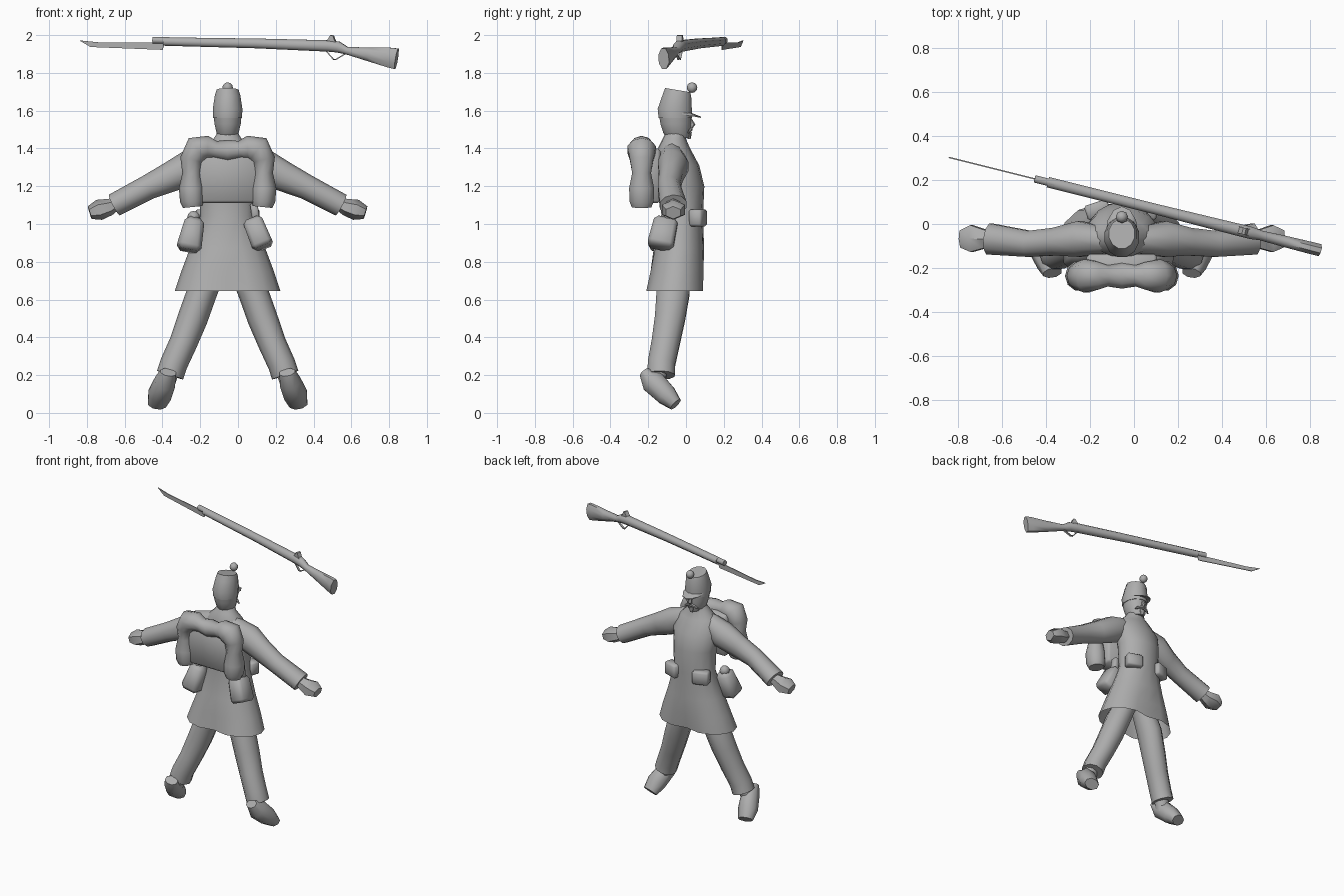
import bpy, bmesh, math
from mathutils import Vector, Euler

CX = -0.055  # middle of the figure
grey = bpy.data.materials.new("plain_grey")
grey.diffuse_color = (0.42, 0.42, 0.42, 1)


def finish(name, bm, angle=50):
    bmesh.ops.recalc_face_normals(bm, faces=bm.faces)
    me = bpy.data.meshes.new(name)
    bm.to_mesh(me)
    bm.free()
    ob = bpy.data.objects.new(name, me)
    bpy.context.collection.objects.link(ob)
    me.materials.append(grey)
    bpy.ops.object.select_all(action='DESELECT')
    ob.select_set(True)
    bpy.context.view_layer.objects.active = ob
    bpy.ops.object.shade_smooth_by_angle(angle=math.radians(angle))
    return ob


def tube(name, pts, n=8, hint=(0, 1, 0), axis=None, caps=(True, True), angle=50):
    """Loft rings (x, y, z, radius along hint, other radius, centre pinch)."""
    bm = bmesh.new()
    rings = []
    for i, p in enumerate(pts):
        c = Vector(p[:3])
        t = Vector(axis) if axis else (
            Vector(pts[min(i + 1, len(pts) - 1)][:3]) - Vector(pts[max(i - 1, 0)][:3]))
        t.normalize()
        u = Vector(hint)
        u = (u - t * u.dot(t)).normalized()
        v = t.cross(u)
        pinch = p[5] if len(p) > 5 else 0
        ring = []
        for k in range(n):
            a = 2 * math.pi * (k + (0.5 if n < 16 else 0)) / n
            f = 1 - pinch * abs(math.sin(a)) ** 16
            ring.append(bm.verts.new(c + u * p[3] * math.cos(a) + v * p[4] * math.sin(a) * f))
        rings.append(ring)
    for r, s in zip(rings, rings[1:]):
        for k in range(n):
            bm.faces.new((r[k], r[(k + 1) % n], s[(k + 1) % n], s[k]))
    for ring, cap in ((rings[0], caps[0]), (rings[-1], caps[1])):
        if cap:
            bm.faces.new(ring)
    return finish(name, bm, angle)


def stack(name, rows, n=16, caps=(True, True)):
    """Horizontal rings: z, half width, back y, front y, pinch."""
    return tube(name, [(CX, (b + f) / 2, z, w, (f - b) / 2, p) for z, w, b, f, p in rows],
                n, (1, 0, 0), (0, 0, 1), caps)


def box(name, centre, size, rot=(0, 0, 0), taper=1.0, bevel=0.02):
    bm = bmesh.new()
    bmesh.ops.create_cube(bm, size=1)
    for v in bm.verts:
        k = taper if v.co.z > 0 else 1
        v.co = Vector((v.co.x * size[0] * k, v.co.y * size[1] * k, v.co.z * size[2]))
    bmesh.ops.bevel(bm, geom=bm.edges[:], offset=bevel, segments=1, affect='EDGES')
    m = Euler([math.radians(a) for a in rot]).to_matrix()
    for v in bm.verts:
        v.co = m @ v.co + Vector(centre)
    return finish(name, bm, 60)


def ball(name, centre, radius):
    bm = bmesh.new()
    bmesh.ops.create_uvsphere(bm, u_segments=8, v_segments=6, radius=radius)
    bmesh.ops.translate(bm, verts=bm.verts, vec=centre)
    return finish(name, bm, 70)


# Long coat with folded skirt, open at the hem
stack("coat", [
    (0.645, 0.28, -0.235, 0.115, 0.25), (0.75, 0.245, -0.205, 0.11, 0.14),
    (0.87, 0.20, -0.175, 0.10, 0.03), (1.04, 0.145, -0.13, 0.09, 0),
    (1.20, 0.15, -0.14, 0.097, 0), (1.31, 0.165, -0.15, 0.07, 0),
    (1.40, 0.13, -0.15, 0.022, 0), (1.45, 0.075, -0.125, 0.0, 0),
    (1.49, 0.05, -0.105, 0.0, 0)], caps=(False, True))

# Head, cap and face
stack("head", [(1.455, 0.045, -0.10, 0.015, 0), (1.48, 0.06, -0.122, 0.022, 0),
               (1.53, 0.072, -0.138, 0.028, 0), (1.59, 0.078, -0.148, 0.03, 0)], 12)
cap = stack("cap", [(1.56, 0.079, -0.148, 0.034, 0), (1.61, 0.081, -0.153, 0.034, 0),
                    (1.68, 0.07, -0.128, 0.03, 0), (1.72, 0.06, -0.113, 0.024, 0)], 12)
for v in cap.data.vertices:      # top slopes down towards the front
    if v.co.z > 1.7:
        v.co.z -= (v.co.y + 0.11) * 0.17
ball("pompom", (CX, 0.032, 1.722), 0.028)
bm = bmesh.new()                 # curved visor plate
arc = []
for k in range(7):
    a = math.pi * k / 6
    x, s = math.cos(a), math.sin(a)
    arc.append([bm.verts.new((CX + 0.074 * x, -0.045 + q * s, z))
                for q, z in ((0.07, 1.59), (0.125, 1.59 - 0.022 * s))])
    arc[-1] += [bm.verts.new((v.co.x, v.co.y, v.co.z - 0.006)) for v in arc[-1][::-1]]
for r, s in zip(arc, arc[1:]):
    for k in range(4):
        bm.faces.new((r[k], r[(k + 1) % 4], s[(k + 1) % 4], s[k]))
finish("visor", bm, 40)
tube("nose", [(CX, 0.02, 1.56, 0.008, 0.008), (CX, 0.034, 1.525, 0.014, 0.016),
              (CX, 0.026, 1.512, 0.01, 0.01)], 6, (1, 0, 0))
tube("goatee", [(CX, 0.015, 1.485, 0.022, 0.016), (CX, 0.017, 1.45, 0.01, 0.008)], 6, (1, 0, 0))

for s, side in ((-1, "left"), (1, "right")):
    def X(pts):
        return [(CX + s * p[0],) + tuple(p[1:]) for p in pts]
    tube(side + "_moustache", X([(0, 0.028, 1.505, 0.008, 0.012),
                                 (0.035, 0.022, 1.495, 0.008, 0.01),
                                 (0.055, 0.012, 1.482, 0.004, 0.004)]), 6)
    # Sleeve, cuff and mitten-like hand
    tube(side + "_sleeve", X([(0.06, -0.075, 1.365, 0.06, 0.07), (0.19, -0.068, 1.305, 0.085, 0.092),
                              (0.30, -0.08, 1.25, 0.066, 0.08), (0.42, -0.09, 1.195, 0.062, 0.066),
                              (0.60, -0.068, 1.10, 0.074, 0.062)]), 10)
    tube(side + "_hand", X([(0.58, -0.068, 1.11, 0.035, 0.03), (0.625, -0.068, 1.09, 0.05, 0.045),
                            (0.68, -0.066, 1.075, 0.07, 0.055), (0.73, -0.068, 1.06, 0.045, 0.035)]), 6)
    # Trouser leg and boot
    tube(side + "_trouser", X([(0.07, -0.06, 0.78, 0.085, 0.07), (0.135, -0.068, 0.64, 0.092, 0.08),
                               (0.185, -0.085, 0.50, 0.084, 0.08), (0.235, -0.108, 0.37, 0.078, 0.074),
                               (0.285, -0.13, 0.26, 0.076, 0.073), (0.305, -0.132, 0.20, 0.076, 0.073)]), 10)
    tube(side + "_ankle", X([(0.29, -0.14, 0.26, 0.05, 0.05), (0.33, -0.16, 0.14, 0.05, 0.05)]), 8)
    tube(side + "_boot", X([(0.315, -0.222, 0.215, 0.045, 0.03), (0.33, -0.175, 0.165, 0.058, 0.068),
                            (0.36, -0.105, 0.095, 0.066, 0.06), (0.375, -0.055, 0.045, 0.052, 0.038)]),
         8, (1, 0, 0))
    # Cartridge box at the front of the waist
    box(side + "_cartridge_box", (CX + s * 0.11, 0.064, 1.033), (0.11, 0.07, 0.09),
        (0, 0, -s * 18), 1, 0.01)

# Knapsack with a lobed blanket roll arched over it
box("knapsack", (CX, -0.20, 1.255), (0.32, 0.13, 0.29), bevel=0.015)
half = [(0.185, 1.09, 0.052), (0.188, 1.12, 0.064), (0.192, 1.19, 0.066), (0.190, 1.27, 0.05),
        (0.190, 1.34, 0.062), (0.16, 1.395, 0.075), (0.105, 1.405, 0.062), (0.065, 1.392, 0.048)]
path = [(-x, z, r) for x, z, r in half] + [(0, 1.388, 0.058)] + half[::-1]
tube("blanket_roll", [(CX + x, -0.235, z, r * 1.05, r) for x, z, r in path], 10, angle=60)

# Hip bags
box("canteen", (-0.245, -0.12, 0.945), (0.135, 0.14, 0.18), (-12, 12, 0), 0.75, 0.025)
ball("canteen_cap", (-0.235, -0.10, 1.035), 0.034)
box("haversack", (0.105, -0.12, 0.95), (0.115, 0.14, 0.165), (-12, -22, 0), 0.9, 0.02)
box("haversack_strap", (0.09, -0.09, 1.06), (0.04, 0.05, 0.10), (0, -8, 0), 1, 0.008)


# Rifle floating overhead, slanted in plan
def gun_y(x):
    return 0.092 - 0.25 * x


def gun(name, rows, n=8):
    """Rings along the rifle: x, lower z, upper z, half thickness."""
    return tube(name, [(x, gun_y(x), (a + b) / 2, w, (b - a) / 2) for x, a, b, w in rows], n, (0.25, 1, 0))


gun("rifle_barrel", [(-0.45, 1.955, 1.992, 0.018), (-0.36, 1.953, 1.99, 0.018)])
gun("rifle_stock", [(-0.39, 1.942, 1.99, 0.026), (0.10, 1.928, 1.984, 0.026), (0.48, 1.91, 1.975, 0.03),
                    (0.53, 1.905, 1.968, 0.03), (0.575, 1.897, 1.94, 0.024), (0.69, 1.86, 1.937, 0.028),
                    (0.80, 1.825, 1.938, 0.03), (0.84, 1.815, 1.934, 0.03)])


def plate(name, pts, thick):
    bm = bmesh.new()
    off = Vector((0.24, 0.97, 0)) * thick / 2
    sides = [[bm.verts.new(Vector((x, gun_y(x), z)) + off * d) for x, z in pts] for d in (-1, 1)]
    for f in sides:
        bm.faces.new(f)
    for k in range(len(pts)):
        j = (k + 1) % len(pts)
        bm.faces.new((sides[0][k], sides[0][j], sides[1][j], sides[1][k]))
    return finish(name, bm, 30)


plate("bayonet", [(-0.84, 1.972), (-0.78, 1.937), (-0.40, 1.922), (-0.385, 1.962), (-0.74, 1.962)], 0.006)
plate("rifle_hammer", [(0.47, 1.965), (0.492, 2.0), (0.505, 1.998), (0.515, 1.97), (0.56, 1.94)], 0.03)
tube("trigger_guard", [(x, gun_y(x), z, 0.01, 0.004) for x, z in
                       ((0.465, 1.918), (0.505, 1.872), (0.52, 1.872), (0.575, 1.905))], 4, angle=30)
